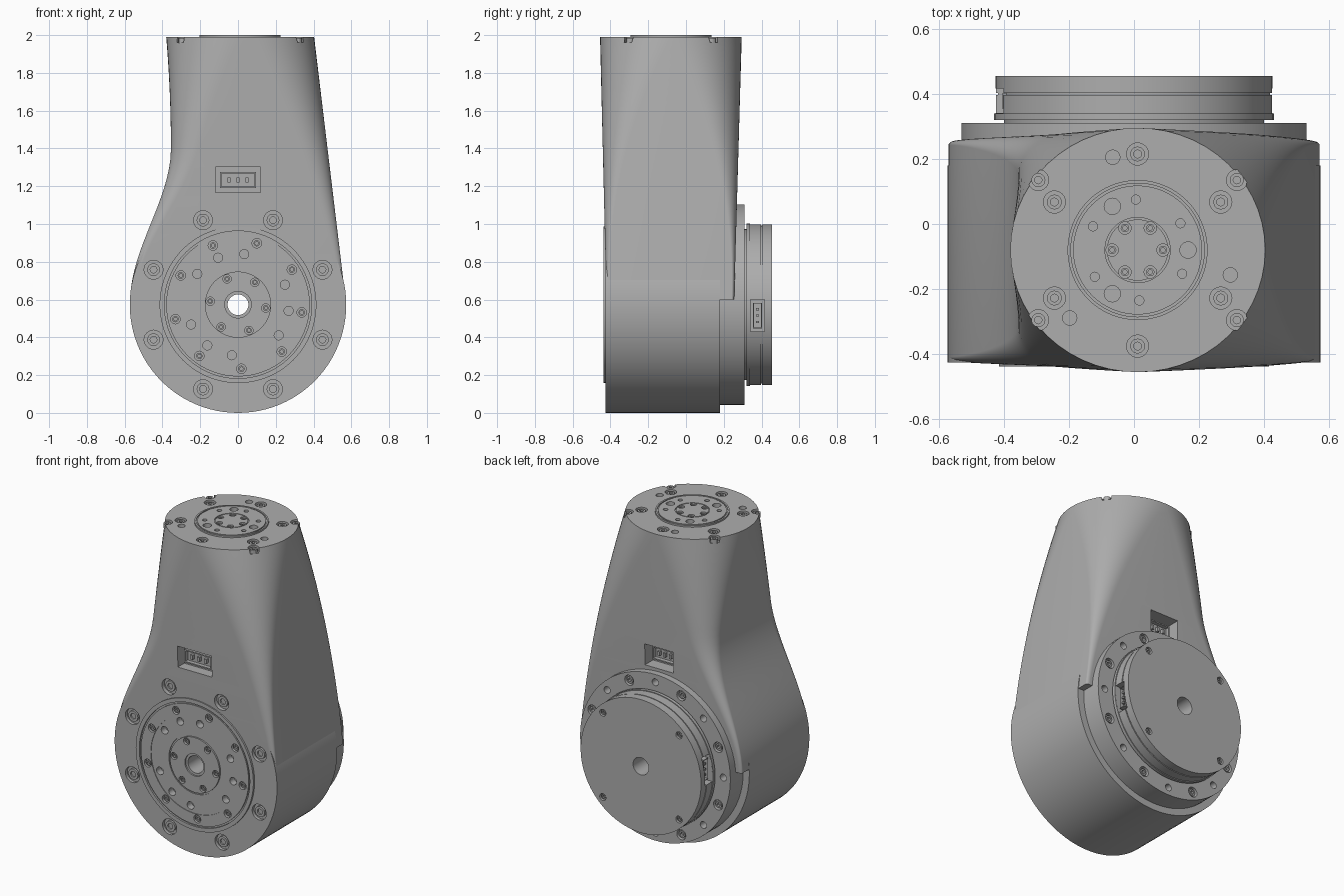
import bpy, bmesh
from math import sin, cos, pi, radians
from mathutils import Matrix

if "Cube" in bpy.data.objects:
    bpy.data.objects.remove(bpy.data.objects["Cube"])

grey = bpy.data.materials.new("mid grey")
grey.use_nodes = True
COLOUR = (0.42, 0.42, 0.42, 1)
grey.diffuse_color = COLOUR
grey.node_tree.nodes["Principled BSDF"].inputs["Base Color"].default_value = COLOUR

# Local frames: local z points out of each face
HUB_Z = 0.573
FRONT = Matrix.Translation((0, 0, HUB_Z)) @ Matrix.Rotation(pi / 2, 4, 'X')
BACK = Matrix.Translation((0, 0, HUB_Z)) @ Matrix.Rotation(-pi / 2, 4, 'X')
TOP = Matrix.Translation((0.011, -0.08, 0))


def lathe(bm, profile, frame, steps=96, closed=False):
    """Spin (radius, height) points round the frame's z axis."""
    rings = []
    for i in range(steps):
        a = 2 * pi * i / steps
        rings.append([bm.verts.new(frame @ Matrix.Rotation(a, 4, 'Z') @ Matrix.Translation((r, 0, t)).to_translation())
                      for r, t in profile])
    n = len(profile)
    for i in range(steps):
        p, q = rings[i], rings[(i + 1) % steps]
        for j in range(n if closed else n - 1):
            k = (j + 1) % n
            bm.faces.new((p[j], q[j], q[k], p[k]))


def plug(bm, frame, r, low, high, steps=24):
    lathe(bm, [(0, low), (r, low), (r, high), (0, high)], frame, steps)


def box(bm, frame, w, h, low, high):
    size = Matrix.Diagonal((w, h, high - low, 1))
    return bmesh.ops.create_cube(bm, size=1, matrix=frame @ Matrix.Translation((0, 0, (low + high) / 2)) @ size)


def ring(frame, radius, count, start):
    """Frames evenly spaced on a circle, start in degrees."""
    for i in range(count):
        a = radians(start) + 2 * pi * i / count
        yield frame @ Matrix.Translation((radius * cos(a), radius * sin(a), 0))


def finish(name, bm):
    bmesh.ops.remove_doubles(bm, verts=bm.verts, dist=1e-5)
    bmesh.ops.recalc_face_normals(bm, faces=bm.faces)
    mesh = bpy.data.meshes.new(name)
    bm.to_mesh(mesh)
    bm.free()
    mesh.materials.append(grey)
    ob = bpy.data.objects.new(name, mesh)
    bpy.context.scene.collection.objects.link(ob)
    return ob


def turned(name, profile, frame, closed=True):
    bm = bmesh.new()
    lathe(bm, profile, frame, closed=closed)
    return finish(name, bm)


# Joint drum with raised front plate and grooves
drum = turned("joint_drum", [
    (.055, -.18), (.573, -.18), (.573, .425), (.415, .425), (.415, .438), (.39, .438),
    (.39, .427), (.38, .427), (.38, .436), (.31, .436), (.31, .432), (.185, .432),
    (.185, .426), (.175, .426), (.175, .436), (.07, .436), (.07, .426), (.055, .426)], FRONT)

# Rear flange and motor cap
flange = turned("rear_flange", [(.055, .1), (.53, .1), (.53, .31), (.055, .31)], BACK)
cap = turned("motor_cap", [
    (.055, .28), (.4, .28), (.4, .32), (.43, .32), (.43, .34), (.425, .34), (.425, .397),
    (.418, .397), (.418, .403), (.425, .403), (.425, .455), (.055, .455)], BACK)

# Output plate on top
plate = turned("top_plate", [
    (0, 1.95), (.215, 1.95), (.215, 2), (.205, 2), (.205, 1.994), (.198, 1.994),
    (.198, 2), (.1, 2), (.1, 1.995), (.094, 1.995), (.094, 2), (0, 2)], TOP, closed=False)

# Neck: square-cornered section at the drum, blending to an ellipse at the top
bm = bmesh.new()
LOW, HIGH, ROWS, ARC = 0.6, 1.99, 28, 14
loops = []
for i in range(ROWS + 1):
    u = i / ROWS
    z = LOW + (HIGH - LOW) * u
    t = min(max((1.4 - z) / 0.8, 0), 1)
    left = -(0.355 + 0.215 * t * t * (3 - 2 * t) + 0.025 * max(0, (z - 1.4) / 0.59) ** 2)
    right = 0.57 - 0.167 * u
    cx, a = (left + right) / 2, (right - left) / 2
    cy, b = -0.083 + 0.003 * u, 0.338 + 0.037 * u
    k = 0.04 + 0.96 * u ** 2
    loop = []
    for q, (sx, sy) in enumerate(((1, 1), (-1, 1), (-1, -1), (1, -1))):
        for j in range(ARC + 1):
            ang = (q + j / ARC) * pi / 2
            loop.append(bm.verts.new((cx + a * (sx * (1 - k) + k * cos(ang)),
                                      cy + b * (sy * (1 - k) + k * sin(ang)), z)))
    loops.append(loop)
for p, q in zip(loops, loops[1:]):
    for j in range(len(p)):
        k = (j + 1) % len(p)
        bm.faces.new((p[j], p[k], q[k], q[j]))
bm.faces.new(loops[0])
bm.faces.new(loops[-1])
neck = finish("neck", bm)

# Counterbores with screws: frames, bore radius, surface height, bore depth
edge = [TOP @ Matrix.Translation((x, y, 0)) for x in (-.305, .305) for y in (-.215, .215)]
bores = [
    (ring(FRONT, .484, 8, 22.5), .05, .425, .02),
    (ring(FRONT, .34, 9, 73), .025, .436, .02),
    (ring(FRONT, .148, 6, 53), .022, .436, .02),
    (ring(TOP, .295, 6, 30), .034, 1.99, .03),
    (edge, .032, 1.99, .03),
    (ring(TOP, .078, 6, 0), .019, 2, .02),
    (ring(BACK, .48, 8, 22.5), .032, .31, .025),
    (ring(BACK, .38, 4, 45), .022, .455, .02),
]
# Plain holes
holes = [
    (ring(FRONT, .27, 6, 23), .024, .436, .05),
    (ring(FRONT, .27, 3, -7), .024, .436, .05),
    (ring(TOP, .295, 3, 105), .022, 1.99, .05),
    (ring(TOP, .155, 3, 0), .025, 2, .04),
    (ring(TOP, .155, 6, 32), .014, 2, .04),
    (ring(BACK, .48, 8, 0), .022, .31, .05),
]
cut = bmesh.new()
screws = bmesh.new()
for frames, r, top, depth in bores:
    for f in frames:
        plug(cut, f, r, top - depth, top + .02)
        floor, head = top - depth - .004, top - .006
        ro, ri = r * .68, r * .36
        lathe(screws, [(0, floor + .008), (ri, floor + .008), (ri, head), (ro, head), (ro, floor), (0, floor)],
              f, 12)
for frames, r, top, depth in holes:
    for f in frames:
        plug(cut, f, r, top - depth, top + .02)
plug(cut, FRONT, .054, -.6, .6, 48)
finish("screws", screws)

# Connector windows: frame, width, height, floor, outer limit
side = Matrix.Rotation(pi / 2, 4, 'Y')
other = Matrix.Rotation(-pi / 2, 4, 'Y')
windows = [
    ("front_connector", Matrix.Translation((0, 0, .66)) @ FRONT, .24, .135, .37, .5),
    ("rear_connector", Matrix.Translation((0, 0, .617)) @ BACK, .2, .135, .19, .36),
    ("left_cap_connector", Matrix.Translation((0, .378, .515)) @ side, .17, .075, .37, .5),
    ("right_cap_connector", Matrix.Translation((0, .378, .63)) @ other, .17, .075, .37, .5),
]
for name, f, w, h, floor, outer in windows:
    box(cut, f, w, h, floor, outer)
    bm = bmesh.new()
    # Hollow socket shell
    box(bm, f, w * .8, h * .62, floor - .005, floor + .035)
    out = f.to_3x3() @ Matrix.Translation((0, 0, 1)).to_translation()
    bm.normal_update()
    mouth = max(bm.faces, key=lambda face: face.normal.dot(out))
    bmesh.ops.inset_region(bm, faces=[mouth], thickness=h * .08)
    moved = bmesh.ops.extrude_discrete_faces(bm, faces=[mouth])["faces"][0]
    bmesh.ops.translate(bm, verts=moved.verts, vec=out * -.025)
    # Contact pins
    for s in (-1, 0, 1):
        box(bm, f @ Matrix.Translation((s * w * .2, 0, 0)), w * .07, h * .2, floor, floor + .03)
    finish(name, bm)

cutter = finish("hole_cutter", cut)
cutter.hide_render = True

# Cut every recess, then shade
for ob in (drum, flange, cap, plate, neck):
    mod = ob.modifiers.new("recesses", 'BOOLEAN')
    mod.operation = 'DIFFERENCE'
    mod.solver = 'EXACT'
    mod.object = cutter
    with bpy.context.temp_override(object=ob, active_object=ob):
        bpy.ops.object.modifier_apply(modifier=mod.name)
bpy.data.objects.remove(cutter)

bpy.ops.object.select_all(action='DESELECT')
for ob in bpy.context.scene.objects:
    if ob.type == 'MESH':
        ob.select_set(True)
        bpy.context.view_layer.objects.active = ob
bpy.ops.object.shade_smooth_by_angle(angle=radians(30))
